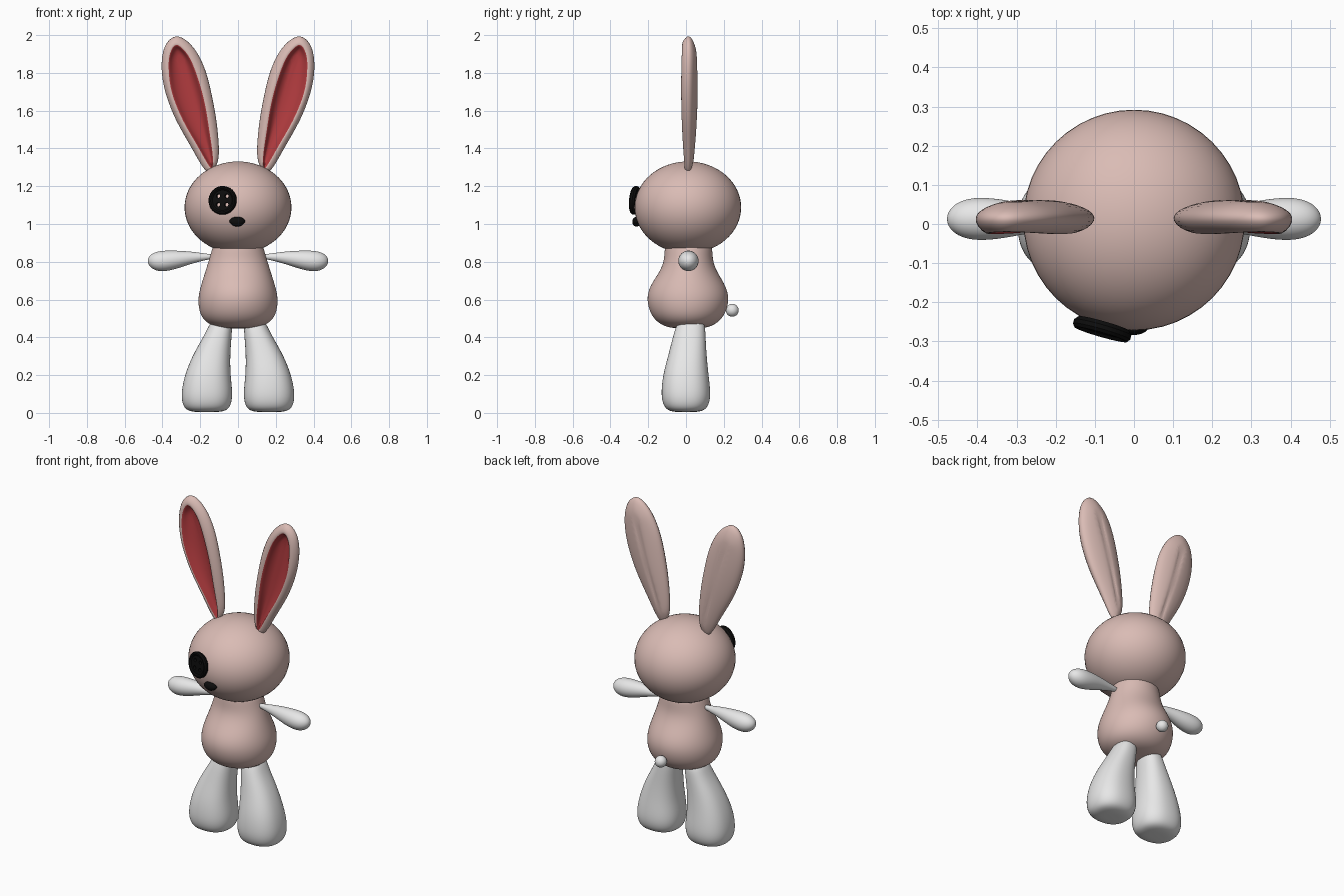
import bpy, bmesh, math
from mathutils import Vector, Matrix

if "Cube" in bpy.data.objects:
    bpy.data.objects.remove(bpy.data.objects["Cube"])


def material(name, rgb):
    m = bpy.data.materials.new(name)
    m.diffuse_color = (*rgb, 1)
    m.use_nodes = True
    m.node_tree.nodes["Principled BSDF"].inputs["Base Color"].default_value = m.diffuse_color
    return m


PINK = material("dusty pink", (0.70, 0.50, 0.46))
WHITE = material("off white", (0.80, 0.80, 0.80))
RED = material("ear red", (0.45, 0.045, 0.05))
BLACK = material("button black", (0.004, 0.004, 0.004))


def finish(bm, name, mats, mirror=False, subsurf=0, smooth=True):
    bmesh.ops.recalc_face_normals(bm, faces=bm.faces)
    for f in bm.faces:
        f.smooth = smooth
    me = bpy.data.meshes.new(name)
    bm.to_mesh(me)
    bm.free()
    ob = bpy.data.objects.new(name, me)
    bpy.context.collection.objects.link(ob)
    for m in mats:
        me.materials.append(m)
    if mirror:
        mod = ob.modifiers.new("mirror", 'MIRROR')
        mod.use_mirror_merge = False
    if subsurf:
        mod = ob.modifiers.new("smooth", 'SUBSURF')
        mod.levels = mod.render_levels = subsurf
    return ob


def skin(bm, loops, mats=None):
    """Bridge successive vertex loops of equal length."""
    for k, (a, b) in enumerate(zip(loops, loops[1:])):
        n = len(a)
        for i in range(n):
            f = bm.faces.new((a[i], a[(i + 1) % n], b[(i + 1) % n], b[i]))
            f.material_index = mats[k] if mats else 0


def loft(name, rings, mat, power=2.0, along_x=False, mirror=False, n=24):
    """Rings: (position, centre a, centre b, radius a, radius b)."""
    bm = bmesh.new()
    loops = []
    for t, ca, cb, ra, rb in rings:
        loop = []
        for i in range(n):
            w = 2 * math.pi * i / n
            c, s = math.cos(w), math.sin(w)
            a = ca + ra * math.copysign(abs(c) ** (2 / power), c)
            b = cb + rb * math.copysign(abs(s) ** (2 / power), s)
            loop.append(bm.verts.new((t, b, a) if along_x else (a, b, t)))
        loops.append(loop)
    skin(bm, loops)
    bm.faces.new(loops[0])
    bm.faces.new(loops[-1])
    return finish(bm, name, [mat], mirror, 2)


def ball(name, loc, scale, mat):
    bm = bmesh.new()
    mtx = Matrix.Translation(loc) @ Matrix.Diagonal((*scale, 1))
    bmesh.ops.create_uvsphere(bm, u_segments=48, v_segments=32, radius=1, matrix=mtx)
    return finish(bm, name, [mat])


# Head
ball("head", (0, 0.01, 1.088), (0.283, 0.282, 0.243), PINK)

# Body: pear shape
loft("body", [
    (0.447, 0, 0.01, 0.03, 0.03), (0.45, 0, 0.01, 0.10, 0.10),
    (0.472, 0, 0.01, 0.165, 0.155), (0.52, 0, 0.01, 0.205, 0.200),
    (0.60, 0, 0.01, 0.216, 0.222), (0.67, 0, 0.01, 0.200, 0.205),
    (0.74, 0, 0.012, 0.177, 0.157), (0.80, 0, 0.013, 0.158, 0.130),
    (0.86, 0, 0.013, 0.140, 0.128), (0.92, 0, 0.013, 0.125, 0.120)], PINK)

# Legs: tapered, with a blunt foot
loft("leg", [
    (0.004, 0.165, 0, 0.03, 0.03), (0.006, 0.165, 0, 0.085, 0.075),
    (0.022, 0.165, 0, 0.120, 0.112), (0.07, 0.165, 0, 0.136, 0.130),
    (0.13, 0.164, -0.001, 0.134, 0.130), (0.21, 0.160, -0.001, 0.120, 0.120),
    (0.31, 0.140, 0.008, 0.099, 0.101), (0.41, 0.106, 0.018, 0.073, 0.086),
    (0.465, 0.092, 0.025, 0.062, 0.076), (0.49, 0.09, 0.027, 0.045, 0.06),
    (0.497, 0.09, 0.027, 0.015, 0.02)], WHITE, power=2.35, mirror=True)

# Arms: drop shapes held out sideways
loft("arm", [
    (0.11, 0.828, 0.013, 0.008, 0.008), (0.16, 0.827, 0.013, 0.015, 0.015),
    (0.25, 0.822, 0.013, 0.033, 0.033), (0.33, 0.810, 0.013, 0.050, 0.050),
    (0.40, 0.803, 0.013, 0.057, 0.057), (0.445, 0.803, 0.013, 0.047, 0.047),
    (0.470, 0.804, 0.013, 0.027, 0.027), (0.478, 0.805, 0.013, 0.008, 0.008)],
    WHITE, along_x=True, mirror=True)

# Tail
ball("tail", (0, 0.245, 0.543), (0.034, 0.034, 0.034), WHITE)

# Ears: outer outline and red inner outline (x, z), matched point for point
OUTER = [(.135, 1.275), (.10, 1.35), (.105, 1.5), (.13, 1.66), (.17, 1.82),
         (.235, 1.94), (.32, 2.0), (.385, 1.955), (.409, 1.85), (.395, 1.72),
         (.34, 1.565), (.25, 1.405), (.178, 1.285)]
INNER = [(.135, 1.30), (.137, 1.37), (.157, 1.5), (.178, 1.63), (.213, 1.76),
         (.26, 1.88), (.32, 1.945), (.352, 1.915), (.365, 1.84), (.35, 1.70),
         (.29, 1.55), (.215, 1.42), (.152, 1.31)]


def curve(pts, steps=3):
    """Closed Catmull-Rom curve."""
    n, out = len(pts), []
    for i in range(n):
        p = [Vector(pts[(i + k) % n]) for k in (-1, 0, 1, 2)]
        for j in range(steps):
            t = j / steps
            out.append(0.5 * (2 * p[1] + (p[2] - p[0]) * t
                              + (2 * p[0] - 5 * p[1] + 4 * p[2] - p[3]) * t * t
                              + (3 * p[1] - p[0] - 3 * p[2] + p[3]) * t ** 3))
    return out


outer, inner = curve(OUTER), curve(INNER)


def spine(p):
    """Point on the ear's middle line at the height of p."""
    z = min(max(p.y, 1.36), 1.88)
    return Vector((0.15 + 0.155 * (z - 1.36) / 0.52, z))


# Each ring: base outline, shrink toward the spine, depth from the mid plane
EAR = [(outer, 0.90, 0.052), (outer, 0.6, 0.047), (outer, 0.25, 0.033),
       (outer, 0.06, 0.016), (outer, 0.0, -0.004), (outer, -1, -0.034),
       (inner, 0.0, -0.043), (inner, 0.12, -0.020), (inner, 0.45, 0.0),
       (inner, 0.85, 0.008)]
bm = bmesh.new()
loops = []
for base, k, d in EAR:
    loop = []
    for o, i, b in zip(outer, inner, base):
        p = o.lerp(i, 0.45) if k < 0 else b.lerp(spine(b), k)
        thick = 1.0 - 0.5 * min(abs(p.y - 1.72) / 0.42, 1) ** 2
        loop.append(bm.verts.new((p.x, 0.012 + d * thick, p.y)))
    loops.append(loop)
skin(bm, loops, [0, 0, 0, 0, 0, 0, 1, 1, 1])
bm.faces.new(loops[0])
bm.faces.new(loops[-1]).material_index = 1
finish(bm, "ear", [PINK, RED], mirror=True, subsurf=1)

# Button eye: rimmed disc with four holes, tilted to follow the head
tilt = (Matrix.Translation((-0.081, -0.268, 1.125))
        @ Matrix.Rotation(math.radians(-16), 4, 'Z')
        @ Matrix.Rotation(math.radians(-5), 4, 'X')
        @ Matrix.Rotation(math.radians(90), 4, 'X'))
bm = bmesh.new()
loops = [[bm.verts.new((r * math.cos(a * math.pi / 20), r * math.sin(a * math.pi / 20), h))
          for a in range(40)]
         for r, h in ((0.068, -0.014), (0.076, -0.004), (0.076, 0.007), (0.070, 0.015),
                      (0.062, 0.015), (0.054, 0.008))]
skin(bm, loops)
bm.faces.new(loops[0])
bm.faces.new(loops[-1])
eye = finish(bm, "button_eye", [BLACK], smooth=False)
eye.matrix_world = tilt

bm = bmesh.new()
for sx in (-1, 1):
    for sy in (-1, 1):
        bmesh.ops.create_cone(bm, cap_ends=True, segments=12, radius1=0.011, radius2=0.011,
                              depth=0.1, matrix=Matrix.Translation((sx * .023, sy * .023, 0)))
holes = finish(bm, "button_hole_cutter", [BLACK], smooth=False)
holes.matrix_world = tilt
holes.hide_render = True
holes.hide_set(True)
cut = eye.modifiers.new("holes", 'BOOLEAN')
cut.operation = 'DIFFERENCE'
cut.object = holes

# Nose: rounded, wider at the top
nose = ball("nose", (-0.004, -0.262, 1.012), (0.042, 0.022, 0.026), BLACK)
for v in nose.data.vertices:
    if v.co.z < 1.012:
        v.co.x = -0.004 + (v.co.x + 0.004) * (1 - 0.25 * (1.012 - v.co.z) / 0.026)
